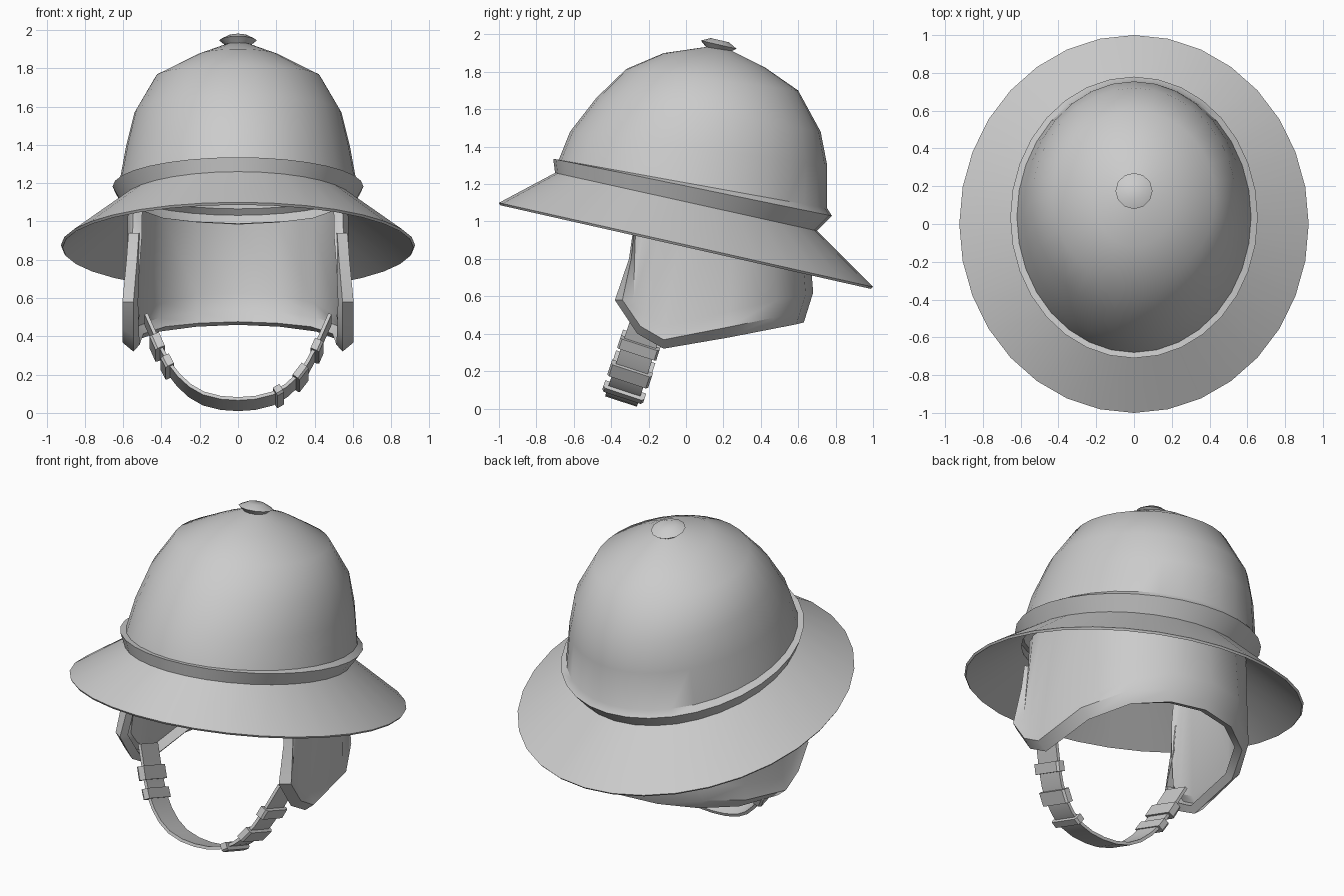
import bpy
from math import cos, sin, pi, radians
from mathutils import Vector, Matrix

cube = bpy.data.objects.get("Cube")
if cube:
    bpy.data.objects.remove(cube)

grey = bpy.data.materials.new("plain_grey")
grey.use_nodes = True
grey.diffuse_color = (0.6, 0.6, 0.6, 1)
grey.node_tree.nodes["Principled BSDF"].inputs["Base Color"].default_value = (0.6, 0.6, 0.6, 1)


def make(name, verts, faces, thickness=0, offset=-1, angle=35):
    mesh = bpy.data.meshes.new(name)
    mesh.from_pydata([tuple(v) for v in verts], [], faces)
    mesh.materials.append(grey)
    obj = bpy.data.objects.new(name, mesh)
    bpy.context.collection.objects.link(obj)
    bpy.ops.object.select_all(action="DESELECT")
    obj.select_set(True)
    bpy.context.view_layer.objects.active = obj
    if thickness:
        mod = obj.modifiers.new("thickness", "SOLIDIFY")
        mod.thickness, mod.offset = thickness, offset
        bpy.ops.object.modifier_apply(modifier=mod.name)
    bpy.ops.object.shade_smooth_by_angle(angle=radians(angle))
    return obj


def grid(rows, closed):
    """Join equal-length rows of points with quads."""
    n = len(rows[0])
    faces = []
    for i in range(len(rows) - 1):
        for j in range(n if closed else n - 1):
            k = (j + 1) % n
            faces.append((i * n + j, i * n + k, (i + 1) * n + k, (i + 1) * n + j))
    return [p for row in rows for p in row], faces


def tilted_ring(front_y, front_z, back_y, back_z, half_width, n=32):
    """Oval ring in a plane that slopes from front to back."""
    ring = []
    for k in range(n):
        a = 2 * pi * k / n
        t = 0.5 + 0.5 * sin(a)
        ring.append(Vector((half_width * cos(a), front_y + t * (back_y - front_y),
                            front_z + t * (back_z - front_z))))
    return ring


# Shell: brim edge, brim root, raised lip, then the dome
shell_rings = [
    (-1.0, 1.10, 1.0, 0.65, 0.925),
    (-0.70, 1.26, 0.70, 0.95, 0.61),
    (-0.71, 1.335, 0.78, 1.03, 0.655),
    (-0.68, 1.33, 0.755, 1.07, 0.62),
    (-0.62, 1.48, 0.755, 1.30, 0.585),
    (-0.48, 1.66, 0.72, 1.48, 0.54),
    (-0.32, 1.815, 0.60, 1.70, 0.43),
    (-0.12, 1.90, 0.42, 1.825, 0.22),
    (0.12, 1.935, 0.22, 1.925, 0.05),
]
verts, faces = grid([tilted_ring(*r) for r in shell_rings], True)
faces.append(tuple(range(len(verts) - 32, len(verts))))
make("brim_and_dome", verts, faces, 0.015)

# Top button: small tilted disc on a short neck
tilt = Matrix.Translation((0, 0.175, 1.945)) @ Matrix.Rotation(radians(-13), 4, "X")
rows = [[tilt @ Vector((r * cos(2 * pi * k / 12), r * sin(2 * pi * k / 12), z)) for k in range(12)]
        for r, z in [(0.04, -0.05), (0.06, -0.03), (0.098, 0.0), (0.05, 0.025)]]
verts, faces = grid(rows, True)
faces.append(tuple(range(len(verts) - 12, len(verts))))
make("top_button", verts, faces)

# Ear and neck guard: half stations front to back
# (half width, top y, top z, crease y, crease z, edge y, edge z)
stations = [
    (0.545, -0.27, 1.10, -0.27, 0.94, -0.285, 0.94),
    (0.555, -0.24, 1.10, -0.275, 0.80, -0.305, 0.80),
    (0.575, -0.20, 1.10, -0.28, 0.58, -0.38, 0.58),
    (0.575, -0.12, 1.10, -0.22, 0.50, -0.26, 0.40),
    (0.575, 0.00, 1.10, -0.12, 0.44, -0.12, 0.32),
    (0.555, 0.25, 1.06, 0.23, 0.52, 0.23, 0.38),
    (0.43, 0.47, 1.02, 0.48, 0.575, 0.46, 0.425),
    (0.23, 0.61, 1.00, 0.64, 0.61, 0.59, 0.45),
    (0.0, 0.65, 0.99, 0.68, 0.62, 0.63, 0.46),
]
levels = [[], [], [], []]
for x, ty, tz, cy, cz, ey, ez in stations:
    levels[0].append(Vector((x * 0.95, ey, ez)))
    levels[1].append(Vector((x * 1.05, cy * 0.4 + ey * 0.6, cz * 0.4 + ez * 0.6)))
    levels[2].append(Vector((x * 1.01, cy, cz)))
    levels[3].append(Vector((x, ty, tz)))
rows = [row + [Vector((-p.x, p.y, p.z)) for p in reversed(row[:-1])] for row in levels]
verts, faces = grid(rows, False)
make("neck_guard", verts, faces, 0.05)

# Chin strap: ribbon following a hanging curve
half = [(0.48, 0.49), (0.405, 0.32), (0.36, 0.235), (0.31, 0.17), (0.25, 0.115),
        (0.18, 0.075), (0.09, 0.052), (0, 0.046)]
path = [Vector((x, -0.36 + 0.33 * z, z)) for x, z in half]
path += [Vector((-p.x, p.y, p.z)) for p in reversed(path[:-1])]
across = Vector((0, 0.085, -0.028))
verts, faces = grid([[p - across for p in path], [p + across for p in path]], False)
make("chin_strap", verts, faces, 0.018, 0)


# Buckles: blocks wrapped around the strap
def buckle(name, index, blend, length, width, thick):
    a, b = path[index], path[index + 1]
    t = (b - a).normalized()
    w = (across - t * across.dot(t)).normalized()
    n = t.cross(w)
    c = a.lerp(b, blend)
    rows = [[c + t * (s * length) + w * (u * width) + n * (v * thick)
             for u, v in ((-1, -0.6), (1, -0.6), (1, 0.6), (0.9, 1), (-0.9, 1), (-1, 0.6))]
            for s in (-0.5, 0.5)]
    verts, faces = grid(rows, True)
    faces += [tuple(range(5, -1, -1)), tuple(range(6, 12))]
    make(name, verts, faces, angle=20)


last = len(path) - 2
buckle("left_upper_buckle", 0, 0.97, 0.06, 0.11, 0.03)
buckle("left_middle_buckle", 2, 0.75, 0.08, 0.115, 0.028)
buckle("left_lower_buckle", 4, 0.6, 0.04, 0.115, 0.03)
buckle("right_upper_buckle", last, 0.15, 0.08, 0.11, 0.033)
buckle("right_lower_buckle", last - 1, 0.1, 0.06, 0.11, 0.03)
